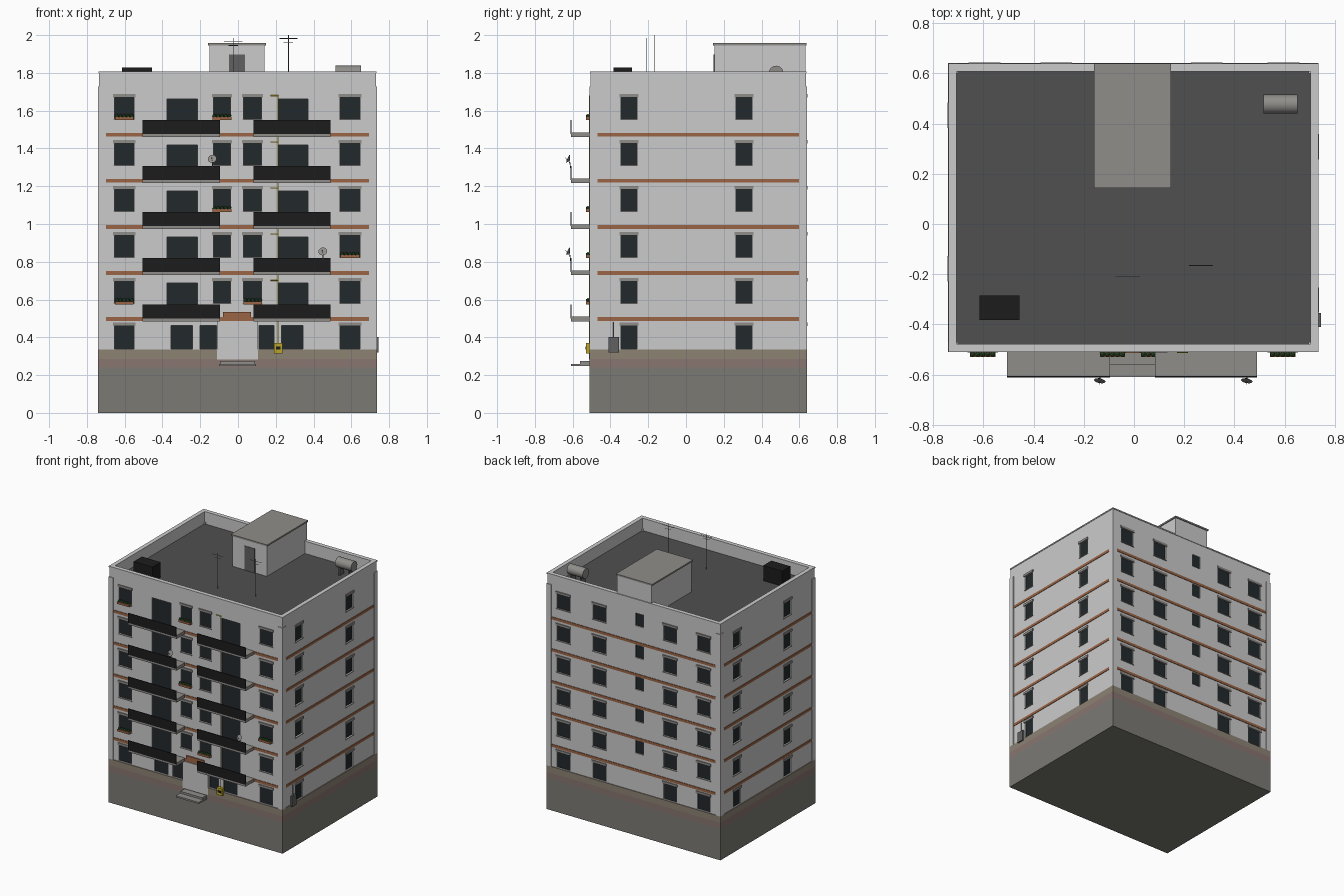
import bpy, bmesh
from mathutils import Vector, Matrix

if "Cube" in bpy.data.objects:
    bpy.data.objects.remove(bpy.data.objects["Cube"])

X0, X1, Y0, Y1 = -0.735, 0.73, -0.505, 0.635      # wall planes
BANDS = [0.497 + 0.2438 * i for i in range(5)]    # floor levels above the ground floor
ROOF = 1.71


def mat(name, r, g, b):
    m = bpy.data.materials.new(name)
    m.diffuse_color = (r, g, b, 1)
    m.use_nodes = True
    m.node_tree.nodes["Principled BSDF"].inputs["Base Color"].default_value = m.diffuse_color
    return m


CONCRETE = mat("concrete", .2, .195, .175)
PINK = mat("pink_plinth", .25, .18, .16)
TAN = mat("tan_plinth", .27, .225, .175)
BROWN = mat("brown", .33, .13, .06)
GLASS = mat("dark_glass", .016, .022, .025)
BLACK = mat("black_metal", .012, .012, .012)
TAR = mat("roof_felt", .08, .08, .08)
CAP = mat("grey_cap", .28, .27, .255)
GREEN = mat("leaves", .03, .1, .03)
YELLOW = mat("yellow", .5, .38, .02)
DARKGREY = mat("dark_grey", .12, .12, .12)


def finish(name, bm, m=None, smooth=False):
    me = bpy.data.meshes.new(name)
    bm.to_mesh(me)
    bm.free()
    ob = bpy.data.objects.new(name, me)
    bpy.context.collection.objects.link(ob)
    if m:
        me.materials.append(m)
    if smooth:
        bpy.ops.object.select_all(action='DESELECT')
        ob.select_set(True)
        bpy.context.view_layer.objects.active = ob
        bpy.ops.object.shade_smooth_by_angle()
    return ob


def boxes(name, items, m=None):
    """One object from (x0, x1, y0, y1, z0, z1) boxes."""
    bm = bmesh.new()
    for a, b, c, d, e, f in items:
        M = Matrix.Translation(((a + b) / 2, (c + d) / 2, (e + f) / 2)) @ Matrix.Diagonal((b - a, d - c, f - e, 1))
        bmesh.ops.create_cube(bm, size=1, matrix=M)
    return finish(name, bm, m)


def rods(name, items, m=None, seg=8, smooth=True):
    """One object from (start, end, radius at start, radius at end) round bars."""
    bm = bmesh.new()
    for p, q, r0, r1 in items:
        p, q = Vector(p), Vector(q)
        M = Matrix.Translation((p + q) / 2) @ (q - p).to_track_quat('Z', 'Y').to_matrix().to_4x4()
        bmesh.ops.create_cone(bm, cap_ends=True, segments=seg, radius1=r0, radius2=r1,
                              depth=(q - p).length, matrix=M)
    return finish(name, bm, m, smooth)


def on_wall(side, u0, u1, z0, z1, d0, d1):
    """Box on a wall: u along the wall, d outward from it."""
    if side == 'F':
        return (u0, u1, Y0 - d1, Y0 - d0, z0, z1)
    if side == 'B':
        return (u0, u1, Y1 + d0, Y1 + d1, z0, z1)
    if side == 'R':
        return (X1 + d0, X1 + d1, u0, u1, z0, z1)
    return (X0 - d1, X0 - d0, u0, u1, z0, z1)


# openings: (side, u0, u1, z0, z1, has_header)
openings = []
columns = [('F', -.655, -.55), ('F', .54, .645), ('R', -.345, -.26), ('R', .265, .35),
           ('L', .39, .475), ('L', -.22, -.135),
           ('B', .54, .65), ('B', .235, .345), ('B', -.365, -.255), ('B', -.65, -.54)]
for s, a, b in columns:
    openings.append((s, a, b, .338, .462, True))
    openings += [(s, a, b, z + .085, z + .2, True) for z in BANDS]
for z in BANDS:
    openings += [('F', a, b, z + .085, z + .2, True) for a, b in ((-.13, -.04), (.03, .125))]
    openings += [('F', a, b, z + .014, z + .19, False) for a, b in ((-.375, -.215), (.21, .37))]
    openings.append(('B', -.085, -.015, z + .13, z + .227, False))
openings += [('F', a, b, .338, .462, False)
             for a, b in ((-.355, -.24), (-.2, -.115), (.11, .19), (.23, .345))]

# walls with recessed windows and roof pit
walls = boxes("walls", [(X0, X1, Y0, Y1, .3, 1.805)])
cutter = boxes("opening_cutter", [on_wall(s, a, b, c, d, -.012, .02) for s, a, b, c, d, h in openings]
               + [(X0 + .025, X1 - .025, Y0 + .025, Y1 - .025, ROOF, 1.9)])
cutter.hide_render = True
mod = walls.modifiers.new("openings", 'BOOLEAN')
mod.operation, mod.solver, mod.object = 'DIFFERENCE', 'EXACT', cutter
bpy.context.view_layer.objects.active = walls
walls.select_set(True)
bpy.ops.object.modifier_apply(modifier="openings")
bpy.data.objects.remove(cutter)

boxes("window_glass", [on_wall(s, a, b, c, d, -.014, -.009) for s, a, b, c, d, h in openings], GLASS)
boxes("window_headers", [on_wall(s, a - .008, b + .008, d - .002, d + .016, -.002, .007)
                         for s, a, b, c, d, h in openings if h], CAP)
boxes("window_sills", [on_wall(s, a - .005, b + .005, c - .006, c, -.012, .005)
                       for s, a, b, c, d, h in openings if h and c > .4], CAP)

# plinth layers
E = .005
boxes("foundation", [(X0 - E, X1 + E, Y0 - E, Y1 + E, 0, .24)], CONCRETE)
boxes("lower_plinth", [(X0 - E, X1 + E, Y0 - E, Y1 + E, .24, .286)], PINK)
boxes("upper_plinth", [(X0 - E, X1 + E, Y0 - E, Y1 + E, .286, .335)], TAN)

# corner pilasters and parapet coping
boxes("corner_pilasters", [(x, x + .04, y, y + .04, .335, 1.727)
                           for x in (X0 - E, X1 + E - .04) for y in (Y0 - E, Y1 + E - .04)])
T = .028
boxes("parapet_coping", [(X0 - .004, X1 + .004, Y0 - .004, Y0 + T, 1.799, 1.808),
                         (X0 - .004, X1 + .004, Y1 - T, Y1 + .004, 1.799, 1.808),
                         (X0 - .004, X0 + T, Y0 + T, Y1 - T, 1.799, 1.808),
                         (X1 - T, X1 + .004, Y0 + T, Y1 - T, 1.799, 1.808)])

# brown floor bands on all four sides
boxes("floor_bands", [on_wall(s, a + .036, b - .036, z - .01, z + .01, -.003, .004)
                      for z in BANDS for s, a, b in (('F', X0, X1), ('B', X0, X1), ('L', Y0, Y1), ('R', Y0, Y1))], BROWN)

# balconies
spans = ((-.505, -.095), (.083, .49))
boxes("balcony_slabs", [(a, b, -.608, Y0 + .002, z - .012, z + .012) for z in BANDS for a, b in spans], CAP)
boxes("balcony_railings", [(a, b, -.612, -.606, z + .004, z + .078) for z in BANDS for a, b in spans], BLACK)

# entrance surround, sign and steps
boxes("entrance_surround", [(-.11, .105, -.514, Y0 + .01, .282, .487)])
boxes("entrance_sign", [(-.08, .07, -.514, Y0, .505, .535)], BROWN)
boxes("entrance_steps", [(-.1, .095, -.61, Y0, .248, .26), (-.095, .09, -.56, Y0, .26, .275)], CAP)

# roof surface and stair house
boxes("roof_surface", [(X0 + .02, X1 - .02, Y0 + .02, Y1 - .02, ROOF - .01, ROOF + .002)], TAR)
boxes("stair_house", [(-.152, .14, .15, Y1 - .003, ROOF, 1.948)])
boxes("stair_house_roof", [(-.16, .147, .143, Y1 + .004, 1.945, 1.957)], CAP)
boxes("stair_house_door", [(-.048, .037, .146, .152, ROOF, 1.897)], DARKGREY)

# roof equipment
boxes("roof_unit", [(-.615, -.455, -.383, -.285, ROOF, 1.828)], BLACK)
rods("water_tank", [((.515, .477, 1.8), (.65, .477, 1.8), .038, .038)], CAP, 24)
boxes("tank_legs", [(x, x + .012, .45, .504, ROOF, 1.785) for x in (.535, .618)], DARKGREY)
masts = []
for x, y, top in ((-.025, -.21, 1.985), (.267, -.165, 2.0)):
    masts.append(((x, y, ROOF), (x, y, top), .002, .002))
    masts.append(((x - .048, y, top - .018), (x + .048, y, top - .018), .0015, .0015))
    masts.append(((x - .025, y, top - .04), (x + .025, y, top - .04), .0015, .0015))
rods("antennas", masts, DARKGREY, 6)

# satellite dishes on the balcony railings
for i, (x, z) in enumerate(((-.135, 1.342), (.45, .852))):
    n = Vector((-.15, -.8, .35)).normalized()
    c = Vector((x, -.617, z))
    rods(f"satellite_dish_{i + 1}", [(c, c + n * .008, .008, .023)], CAP, 20)
    rods(f"dish_mount_{i + 1}", [(c, (x, -.609, z - .06), .002, .002),
                                 (c - Vector((0, 0, .018)), c + n * .025, .001, .001)], DARKGREY, 6)

# flower boxes
planters = [(-.602, 4), (-.085, 4), (-.085, 2), (.592, 1), (-.602, 0), (.078, 0)]
boxes("flower_boxes", [(x - .05, x + .05, -.53, Y0, BANDS[f] + .078, BANDS[f] + .094) for x, f in planters], BROWN)
bm = bmesh.new()
for x, f in planters:
    for k in range(5):
        M = Matrix.Translation((x + (k - 2) * .02, -.519, BANDS[f] + .1))
        bmesh.ops.create_icosphere(bm, subdivisions=1, radius=.011, matrix=M)
finish("flower_plants", bm, GREEN)

# gas box with riser and branches, side utility box
boxes("gas_box", [(.19, .236, -.53, Y0, .315, .37)], YELLOW)
boxes("gas_box_window", [(.2, .226, -.532, -.529, .335, .352)], BLACK)
pipes = [((.212, -.51, .36), (.212, -.51, BANDS[4] + .206), .0025, .0025)]
pipes += [((.172, -.51, z + .206), (.214, -.51, z + .206), .0035, .0035) for z in BANDS]
rods("gas_pipes", pipes, YELLOW)
boxes("utility_box", [(X1, .745, -.41, -.355, .32, .402)], DARKGREY)
rods("utility_conduit", [((.733, -.383, .4), (.733, -.383, .48), .003, .003)], DARKGREY)
